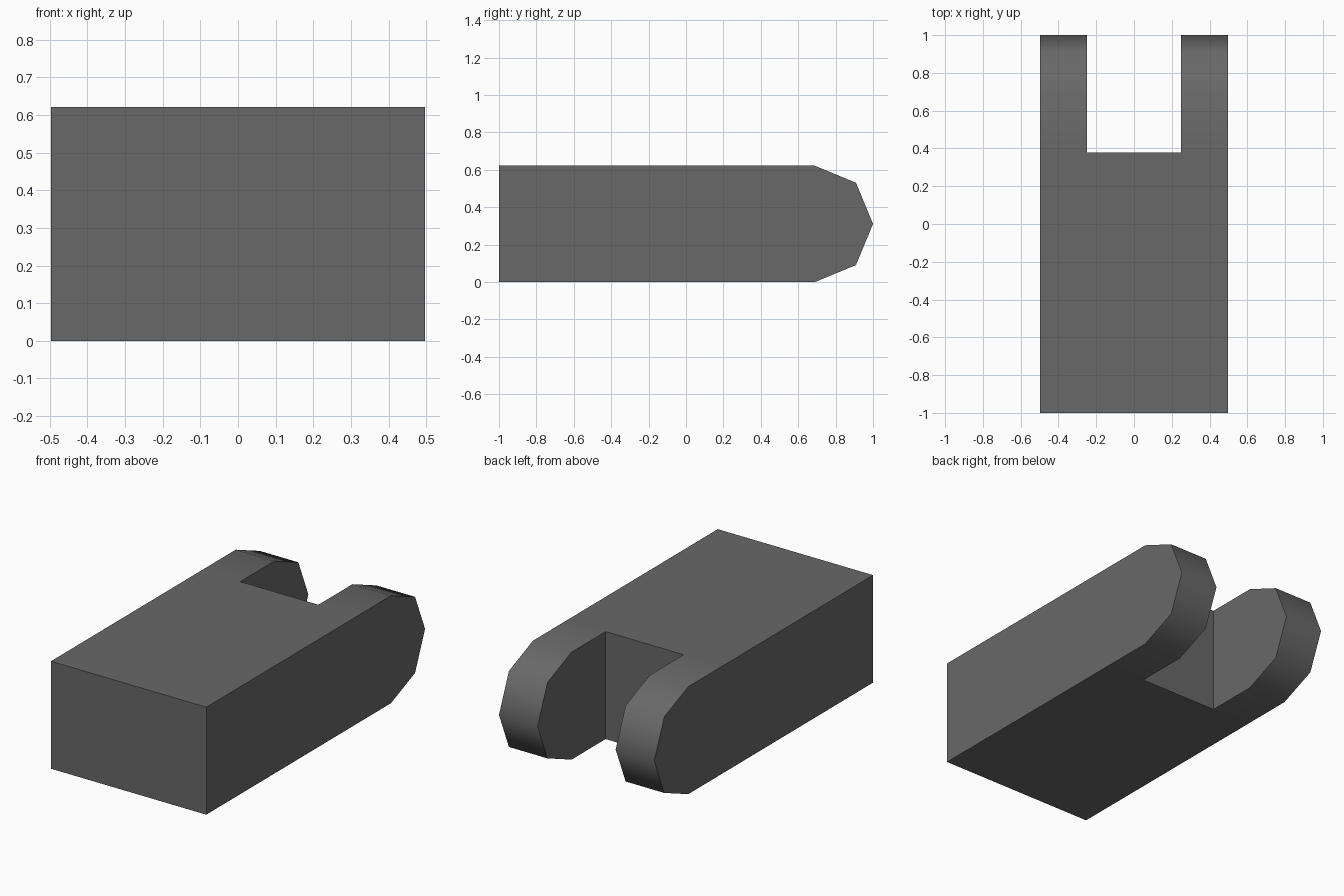
import bpy, bmesh, math

if "Cube" in bpy.data.objects:
    bpy.data.objects.remove(bpy.data.objects["Cube"])

W, SLOT, R, Y_SLOT = 0.497, 0.25, 0.311, 0.378

grey = bpy.data.materials.new("dark grey")
grey.diffuse_color = (0.14, 0.14, 0.14, 1)
grey.use_nodes = True
grey.node_tree.nodes["Principled BSDF"].inputs["Base Color"].default_value = grey.diffuse_color

bm = bmesh.new()


def prism(profile, x0, x1):
    """Extrude a closed (y, z) profile from x0 to x1."""
    a = [bm.verts.new((x0, y, z)) for y, z in profile]
    b = [bm.verts.new((x1, y, z)) for y, z in profile]
    bm.faces.new(a)
    bm.faces.new(b[::-1])
    n = len(a)
    for i in range(n):
        j = (i + 1) % n
        bm.faces.new((a[i], b[i], b[j], a[j]))


# Solid block in three strips, so the prongs share its vertices
block = [(-1, 0), (Y_SLOT, 0), (Y_SLOT, 2 * R), (-1, 2 * R)]
xs = [-W, -SLOT, SLOT, W]
for x0, x1 in zip(xs, xs[1:]):
    prism(block, x0, x1)

# Two prongs with a four-segment rounded tip
tip = [(1 - R + R * math.cos(t), R + R * math.sin(t))
       for t in (math.radians(-90 + 45 * i) for i in range(5))]
prong = [(Y_SLOT, 0)] + tip + [(Y_SLOT, 2 * R)]
for x0, x1 in ((-W, -SLOT), (SLOT, W)):
    prism(prong, x0, x1)

# Weld the strips and remove the inner walls
bmesh.ops.remove_doubles(bm, verts=bm.verts, dist=1e-4)
seen = {}
for f in bm.faces:
    seen.setdefault(tuple(round(c, 3) for c in f.calc_center_median()), []).append(f)
inner = [f for f in bm.faces
         if abs(abs(f.calc_center_median().x) - SLOT) < 1e-3
         and f.calc_center_median().y < Y_SLOT]
inner += [f for f in bm.faces
          if abs(f.calc_center_median().y - Y_SLOT) < 1e-3
          and abs(f.calc_center_median().x) > SLOT]
bmesh.ops.delete(bm, geom=list(set(inner)), context='FACES')
bmesh.ops.recalc_face_normals(bm, faces=bm.faces)

mesh = bpy.data.meshes.new("forked_block")
bm.to_mesh(mesh)
bm.free()
mesh.materials.append(grey)
obj = bpy.data.objects.new("forked_block", mesh)
bpy.context.collection.objects.link(obj)

# Smooth the rounded tips, keep the corners sharp
bpy.context.view_layer.objects.active = obj
obj.select_set(True)
bpy.ops.object.shade_smooth_by_angle(angle=math.radians(50))
